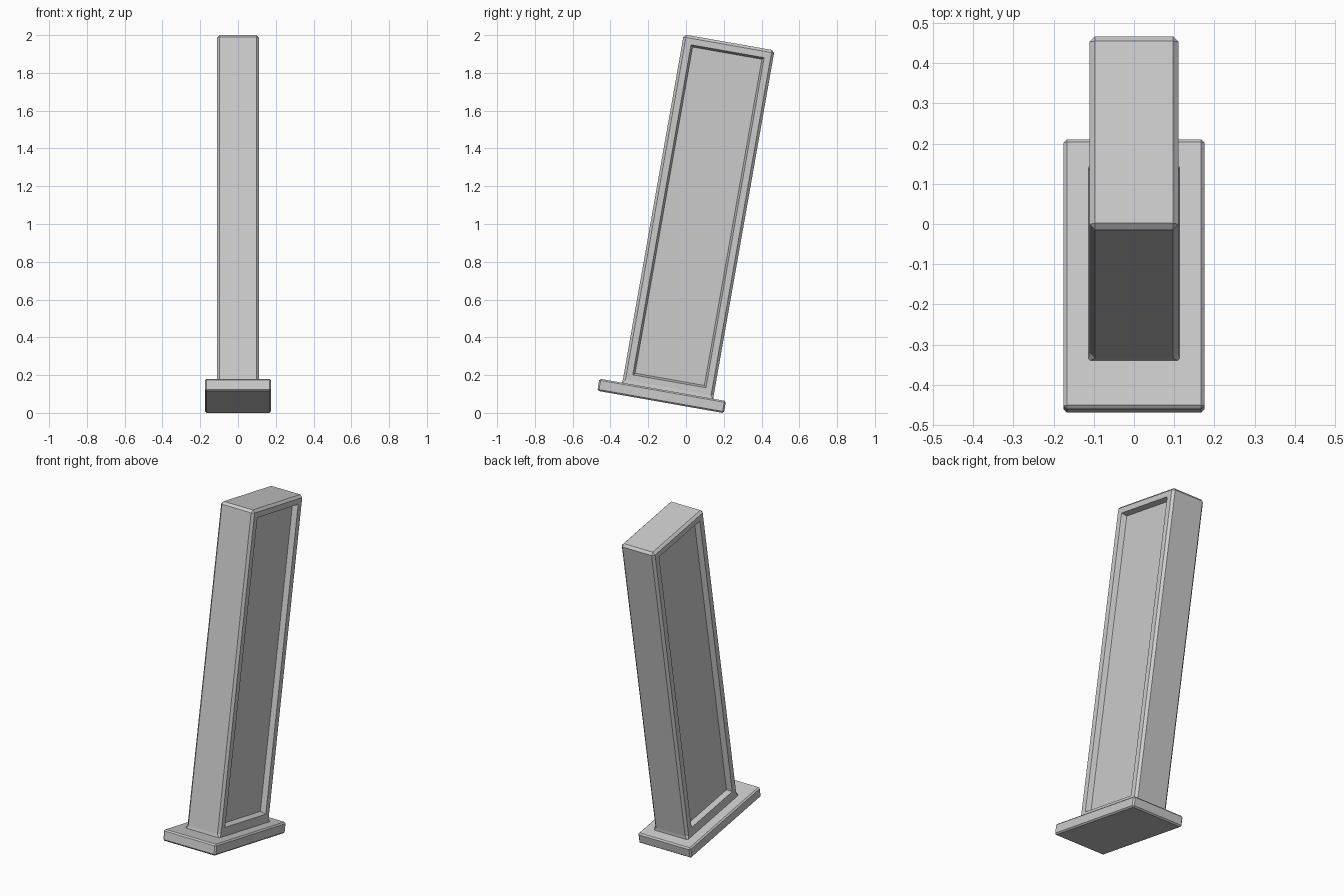
import bpy, bmesh, math
from mathutils import Vector

if "Cube" in bpy.data.objects:
    bpy.data.objects.remove(bpy.data.objects["Cube"])

TILT = math.radians(-10)
ORIGIN = (0, -0.129, 0.09)   # centre of the base plate


def box(bm, lo, hi):
    lo, hi = Vector(lo), Vector(hi)
    bmesh.ops.create_cube(bm, size=1)
    for v in bm.verts:
        v.co = Vector([(lo[i] + hi[i]) / 2 + v.co[i] * (hi[i] - lo[i]) for i in range(3)])


def chamfer(bm, edges, offset):
    bmesh.ops.bevel(bm, geom=edges, offset=offset, segments=1, affect='EDGES', profile=0.5)


def finish(bm, name):
    bm.normal_update()
    bmesh.ops.recalc_face_normals(bm, faces=bm.faces[:])
    mesh = bpy.data.meshes.new(name)
    bm.to_mesh(mesh)
    bm.free()
    ob = bpy.data.objects.new(name, mesh)
    ob.location = ORIGIN
    ob.rotation_euler = (TILT, 0, 0)
    bpy.context.collection.objects.link(ob)
    return ob


# Base plate with small chamfers
bm = bmesh.new()
box(bm, (-0.175, -0.34, -0.0325), (0.175, 0.34, 0.0325))
chamfer(bm, bm.edges[:], 0.008)
finish(bm, "base_plate")

# Body: tall box, chamfered everywhere except the bottom rim
X, Y0, Y1, Z0, Z1 = 0.111, -0.217, 0.271, 0.05, 1.905
bm = bmesh.new()
box(bm, (-X, Y0, Z0), (X, Y1, Z1))
chamfer(bm, [e for e in bm.edges if max(v.co.z for v in e.verts) > 1], 0.014)
bm.normal_update()

# Foot: the chamfered corners run out to square corners at the plate
bottom = [f for f in bm.faces if f.normal.z < -0.9]
foot = bmesh.ops.extrude_face_region(bm, geom=bottom)
foot_verts = [g for g in foot["geom"] if isinstance(g, bmesh.types.BMVert)]
bmesh.ops.delete(bm, geom=[f for f in bottom if f.is_valid], context='FACES_ONLY')
for v in foot_verts:
    v.co = (math.copysign(X + 0.003, v.co.x), Y0 - 0.003 if v.co.y < 0 else Y1 + 0.003, 0.025)
bmesh.ops.remove_doubles(bm, verts=foot_verts, dist=0.0005)
bm.normal_update()

# Recessed panels on both sides: flat frame, then sloped walls
for sign in (-1, 1):
    side = max((f for f in bm.faces if f.normal.x * sign > 0.99), key=lambda f: f.calc_area())
    bmesh.ops.inset_region(bm, faces=[side], thickness=0.047)
    bmesh.ops.inset_region(bm, faces=[side], thickness=0.015)
    for v in side.verts:
        v.co.x -= sign * 0.03
finish(bm, "body")
